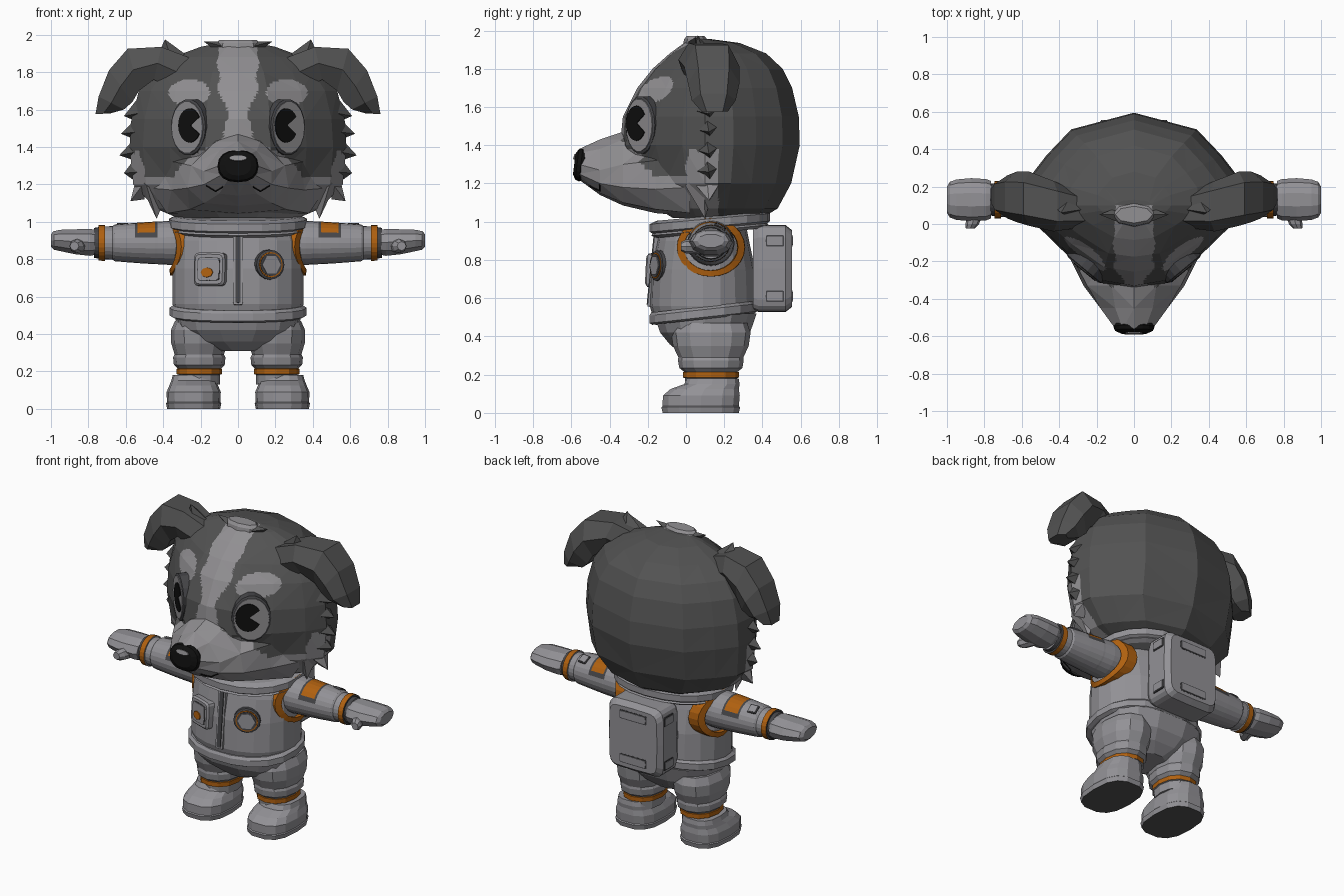
import bpy, bmesh, math
from mathutils import Vector as V

if "Cube" in bpy.data.objects:
    bpy.data.objects.remove(bpy.data.objects["Cube"])


def material(name, r, g, b):
    m = bpy.data.materials.new(name)
    m.diffuse_color = (r, g, b, 1)
    m.use_nodes = True
    m.node_tree.nodes["Principled BSDF"].inputs["Base Color"].default_value = m.diffuse_color
    return m


DARK = material("dark_fur", .085, .085, .085)
LIGHT = material("light_fur", .285, .278, .29)
SUIT = material("suit_grey", .29, .285, .305)
ORANGE = material("orange_trim", .43, .118, .005)
BLACK = material("black", .005, .005, .005)
SEAM = material("seam_grey", .06, .06, .065)


def finish(name, bm, mats, mirror=False, rule=None, cuts=0):
    """Turn a bmesh into an object; rule(centre, normal) picks the material slot."""
    bmesh.ops.recalc_face_normals(bm, faces=bm.faces[:])
    if cuts:
        bmesh.ops.triangulate(bm, faces=bm.faces[:])
        bmesh.ops.subdivide_edges(bm, edges=bm.edges[:], cuts=cuts, use_grid_fill=True)
    bm.normal_update()
    if rule:
        for f in bm.faces:
            f.material_index = rule(f.calc_center_median(), f.normal)
    me = bpy.data.meshes.new(name)
    bm.to_mesh(me)
    bm.free()
    ob = bpy.data.objects.new(name, me)
    bpy.context.collection.objects.link(ob)
    for m in mats if isinstance(mats, list) else [mats]:
        me.materials.append(m)
    if mirror:
        ob.modifiers.new("mirror", 'MIRROR').use_mirror_merge = False
    return ob


def loft(name, rings, mats, **kw):
    """Skin a list of equal rings and close both ends."""
    bm = bmesh.new()
    vs = [[bm.verts.new(p) for p in r] for r in rings]
    n = len(vs[0])
    for a, b in zip(vs, vs[1:]):
        for i in range(n):
            j = (i + 1) % n
            bm.faces.new((a[i], a[j], b[j], b[i]))
    bm.faces.new(vs[0])
    bm.faces.new(vs[-1])
    return finish(name, bm, mats, **kw)


def outline(ru, rv, n=14, p=2.0, notch=False):
    pts = []
    for i in range(n):
        t = math.tau * i / n
        c, s = math.cos(t), math.sin(t)
        k = .12 if notch and min(i, n - i) < 2 else 1
        pts.append((k * ru * math.copysign(abs(c) ** (2 / p), c),
                    k * rv * math.copysign(abs(s) ** (2 / p), s)))
    return pts


def zring(cx, cy, z, rx, ry, n=14, p=2.5, tilt=0):
    return [(cx + a, cy + b, z + tilt * b) for a, b in outline(rx, ry, n, p)]


def xring(x, cy, cz, ry, rz, n=12):
    return [(x, cy + a, cz + b) for a, b in outline(ry, rz, n)]


def badge(name, centre, normal, layers, mats, n=16, p=2.0, notch=False, **kw):
    """Stack of outlines (depth, half width, half height) facing along normal."""
    w = V(normal).normalized()
    u = V((0, 0, 1)).cross(w).normalized()
    v = w.cross(u)
    c = V(centre)
    return loft(name, [[c + u * a + v * b + w * d for a, b in outline(ru, rv, n, p, notch)]
                       for d, ru, rv in layers], mats, **kw)


def spike(name, a, b, tip, thick, mat, mirror=True):
    a, b, tip = V(a), V(b), V(tip)
    side = (b - a).cross(tip - a).normalized() * thick
    m = (a + b) / 2
    bm = bmesh.new()
    base = [bm.verts.new(p) for p in (a, m + side, b, m - side)]
    t = bm.verts.new(tip)
    bm.faces.new(base)
    for i in range(4):
        bm.faces.new((base[i], base[(i + 1) % 4], t))
    return finish(name, bm, mat, mirror=mirror)


# Fur markings: 0 dark, 1 light
def markings(c, n):
    x, y, z = abs(c.x), c.y, c.z
    jag = .008 * math.sin(38 * z) + .006 * math.sin(50 * y + 1)
    if y < .1 and z > 1.42 and x < min(.105, .055 + abs(z - 1.56) * .3) + jag * .6:
        return 1                                     # blaze
    if y < .02 and z > 1.62 and ((x - .26) / .11) ** 2 + ((z - 1.69) / .07) ** 2 < 1:
        return 1                                     # brows
    if y < -.12 and z < 1.46 - .72 * (x - .08) + jag and x < .34:
        return 1                                     # muzzle
    if y < .16 + jag and z < 1.24 + jag:
        return 1                                     # lower cheeks
    if jag < y < .17 and x > .35 and z < 1.37 + jag:
        return 1                                     # side whisker patch
    return 0


# Head: one plan outline scaled at each height
half = [(0, -.35), (.17, -.32), (.36, -.16), (.5, -.02), (.57, .1),
        (.55, .25), (.46, .37), (.33, .51), (0, .6)]
plan = half + [(-x, y) for x, y in half[-2:0:-1]]
levels = [(1.02, .32, -.07, .40), (1.07, .44, -.15, .48), (1.2, .56, -.26, .55),
          (1.4, .58, -.345, .595), (1.55, .57, -.33, .59), (1.7, .53, -.255, .555),
          (1.8, .46, -.175, .505), (1.88, .35, -.085, .42), (1.935, .2, -.01, .28),
          (1.955, .1, .01, .13)]
loft("head", [[(x * w / .57, .1 + (y - .1) * ((.1 - f) / .45 if y < .1 else (b - .1) / .5), z)
               for x, y in plan] for z, w, f, b in levels],
     [DARK, LIGHT], rule=markings, cuts=9)

# Snout: half sections (x, z) from ridge to chin
sections = [(.02, [(0, 1.45), (.15, 1.44), (.44, 1.33), (.47, 1.18), (.38, 1.045), (0, 1.03)]),
            (-.16, [(0, 1.47), (.14, 1.44), (.34, 1.32), (.355, 1.17), (.26, 1.065), (0, 1.045)]),
            (-.33, [(0, 1.47), (.12, 1.43), (.25, 1.3), (.27, 1.18), (.18, 1.1), (0, 1.085)]),
            (-.45, [(0, 1.43), (.1, 1.38), (.18, 1.27), (.18, 1.2), (.1, 1.15), (0, 1.14)]),
            (-.56, [(0, 1.38), (.06, 1.36), (.1, 1.3), (.09, 1.25), (.05, 1.23), (0, 1.22)])]
loft("snout", [[(x, y, z) for x, z in s + [(-x, z) for x, z in s[-2:0:-1]]] for y, s in sections],
     [DARK, LIGHT], rule=markings, cuts=8)

# Nose, highlight and mouth
badge("nose", (0, -.53, 1.295), (0, -1, .12),
      [(-.01, .095, .075), (.02, .11, .087), (.04, .102, .08), (.055, .07, .055)], BLACK, p=2.3)
badge("nose_highlight", (0, -.582, 1.34), (0, -1, .25), [(-.01, .048, .017), (.005, .046, .015)], LIGHT, n=10)
mouth = [V((.08, -.5, 1.187)), V((.12, -.45, 1.163)), V((.17, -.45, 1.194))]
loft("mouth", [[p + V((0, a, b)) for a, b in outline(.006, .006, 6)] for p in mouth], BLACK, mirror=True)

# Eyes: rim, eyeball plate and notched pupil
for s, side in ((1, "left"), (-1, "right")):
    n = V((.64 * s, -.77, 0))
    c = V((.265 * s, -.238, 1.505))
    badge(side + "_eye_rim", c, n, [(-.08, .121, .152), (.002, .12, .151), (.007, .111, .141)], SEAM, n=18)
    badge(side + "_eye", c, n, [(0, .11, .14), (.011, .107, .137)], LIGHT, n=18)
    badge(side + "_pupil", c + V((-.015 * s, -.0125, .01)), n,
          [(.005, .08, .093), (.016, .078, .091)], BLACK, n=24, notch=True)

# Ears: folded loft, sections are (top x, z), (bottom x, z), y range
ear = [((.24, 1.87), (.34, 1.70), -.02, .17), ((.41, 1.935), (.45, 1.76), -.04, .23),
       ((.59, 1.925), (.53, 1.70), -.01, .28), ((.69, 1.81), (.565, 1.64), .01, .28),
       ((.745, 1.67), (.61, 1.60), .03, .26), ((.762, 1.575), (.68, 1.58), .08, .22)]
rings = []
for (tx, tz), (bx, bz), y0, y1 in ear:
    w, mx, mz = y1 - y0, (tx + bx) / 2, (tz + bz) / 2
    rings.append([(tx, y0 + .2 * w, tz), (tx, y0 + .8 * w, tz), (mx, y1, mz),
                  (bx, y0 + .8 * w, bz), (bx, y0 + .2 * w, bz), (mx, y0, mz)])
loft("ear", rings, DARK, mirror=True)
spike("ear_tuft", (.26, .08, 1.88), (.44, .1, 1.87), (.39, .06, 1.975), .05, DARK)

# Crown tuft and cheek tufts
loft("crown_tuft", [zring(0, .05, z, a, b, 8, 2) for z, a, b in
                    ((1.9, .12, .07), (1.955, .115, .06), (1.972, .1, .045))], LIGHT)
spike("crown_tuft_side", (.02, .05, 1.965), (.1, .05, 1.90), (.185, .05, 1.965), .05, DARK)
tufts = [(1.68, 1.52, .61, 1.565, DARK), (1.58, 1.42, .625, 1.47, DARK),
         (1.48, 1.31, .635, 1.355, DARK), (1.38, 1.18, .61, 1.26, DARK),
         (1.33, 1.12, .575, 1.11, LIGHT)]
for i, (z0, z1, tx, tz, m) in enumerate(tufts):
    spike(f"cheek_tuft_{i + 1}", (.52, .1, z0), (.5, .13, z1), (tx, .12, tz), .085, m)
spike("jaw_tuft", (.55, .09, 1.26), (.38, .06, 1.15), (.435, .1, 1.015), .085, LIGHT)

# Torso, hips, belt and collar
loft("torso", [zring(0, .09, z, a, b, 20, 2.1) for z, a, b in
               ((.46, .33, .25), (.56, .35, .28), (.75, .35, .272), (.9, .345, .24), (1.0, .30, .22))], SUIT)
loft("hips", [zring(0, .1, z, a, b) for z, a, b in
              ((.31, .1, .13), (.36, .25, .19), (.42, .32, .24), (.52, .345, .275))], SUIT)
loft("belt", [zring(0, .09, z, a, b, 18, 2.3, tilt=.11) for z, a, b in
              ((.49, .345, .27), (.5, .367, .285), (.54, .367, .285), (.555, .345, .275))], SUIT)
loft("collar", [zring(0, .125, z, a, b, 20, 2.2, .09) for z, a, b in
                ((.94, .33, .28), (.955, .36, .307), (.965, .35, .3), (.975, .37, .315),
                 (1.015, .37, .315), (1.03, .33, .28))], SUIT)

# Chest details
badge("zip_flap", (0, -.178, .755), (0, -1, .1), [(-.05, .026, .2), (.004, .026, .2)], SUIT, p=20)
badge("zip", (0, -.178, .755), (0, -1, .1), [(0, .014, .19), (.009, .014, .19)], SEAM, p=20)
box_n = V((-.33, -.94, .05)).normalized()
box_c = V((-.145, -.152, .745))
badge("chest_box", box_c, box_n, [(-.04, .088, .09), (.025, .088, .09), (.036, .078, .08)], SUIT, p=7)
badge("chest_box_seam", box_c, box_n, [(.03, .064, .064), (.038, .064, .064)], SEAM, p=7)
badge("chest_box_panel", box_c, box_n, [(.03, .06, .06), (.041, .06, .06)], SUIT, p=7)
badge("chest_box_mark", box_c + V((-.008, 0, -.018)), box_n, [(.035, .036, .028), (.045, .034, .026)], ORANGE, n=8)
b_n, b_c = V((.42, -.91, .03)), V((.17, -.148, .77))
badge("round_badge_rim", b_c, b_n, [(-.03, .084, .082), (.008, .082, .08), (.012, .07, .068)], SEAM)
badge("round_badge_ring", b_c, b_n, [(0, .070, .069), (.015, .069, .068)], ORANGE)
badge("round_badge_inset", b_c, b_n, [(0, .063, .062), (.018, .062, .061)], SEAM)
badge("round_badge_face", b_c, b_n, [(0, .054, .054), (.022, .054, .054)], SUIT, n=6)


# Arms with shoulder patch and wrist band
def arm_colour(c, n):
    if .711 < c.x < .746:
        return 1
    if .746 < c.x < .768:
        return 2
    if .43 < c.x < .55 and c.z > .925 and abs(n.x) < .5:
        return 1 if .443 < c.x < .537 and c.z > .94 else 2
    return 0


arm = [(.26, .115), (.36, .118), (.43, .114), (.443, .114), (.537, .108), (.55, .107), (.66, .098),
       (.67, .09), (.71, .088), (.711, .096), (.746, .095), (.747, .084), (.77, .08)]
loft("arm", [xring(x, .13, .887, r * 1.05, r, 24) for x, r in arm],
     [SUIT, ORANGE, SEAM], rule=arm_colour, mirror=True)
for d, r, m, name in ((.004, .03, SEAM, "arm_pocket_seam"), (.007, .023, SUIT, "arm_pocket")):
    badge(name, (.62, .18, .976), (.05, .5, .87), [(-.02, r, r), (d, r, r)], m, p=12, mirror=True)
loft("glove", [xring(x, .13, z, a, b, 10) for x, z, a, b in
               ((.765, .89, .1, .07), (.79, .89, .11, .076), (.87, .893, .115, .07),
                (.95, .9, .108, .06), (.985, .9, .095, .052), (1.0, .9, .07, .036))], SUIT, mirror=True)
loft("thumb", [[(x + a, y, .87 + b) for a, b in outline(r, r, 8)] for x, y, r in
               ((.84, .08, .04), (.865, 0, .037), (.875, -.025, .024))], SUIT, mirror=True)

# Shoulder trim wrapped over the torso side
bm = bmesh.new()
loops = []
for i in range(24):
    t = math.tau * i / 24
    pts = []
    for r, dx in ((.138, -.03), (.142, .022), (.178, .018), (.18, -.05)):
        dy, dz = r * math.cos(t), r * math.sin(t) * .86
        pts.append(bm.verts.new((.345 + dx - 1.9 * dy * dy, .13 + dy, .866 + dz)))
    loops.append(pts)
for i in range(24):
    a, b = loops[i], loops[(i + 1) % 24]
    for k in range(4):
        bm.faces.new((a[k], a[(k + 1) % 4], b[(k + 1) % 4], b[k]))
finish("shoulder_trim", bm, ORANGE, mirror=True)

# Legs with orange ankle band, boots with dark soles
loft("leg", [zring(.207, .13, z, a, b, 12, 2.2) for z, a, b in
             ((.47, .13, .19), (.42, .152, .208), (.35, .15, .198), (.29, .132, .17), (.275, .14, .172),
              (.235, .136, .165), (.215, .116, .14), (.213, .121, .146), (.185, .121, .146),
              (.182, .112, .136), (.13, .11, .13))],
     [SUIT, ORANGE], rule=lambda c, n: int(.184 < c.z < .2145), mirror=True)
loft("boot", [zring(.237, cy, z, a, b, 14, 2.7) for z, cy, a, b in
              ((0, .077, .142, .203), (.03, .077, .148, .21), (.035, .077, .143, .203), (.09, .08, .145, .205),
               (.125, .098, .13, .182), (.15, .135, .12, .148), (.18, .14, .112, .138))],
     [SUIT, DARK], rule=lambda c, n: int(n.z < -.9 and c.z < .01), mirror=True)

# Backpack with slots and back panels
badge("backpack", (0, .35, .755), (0, 1, 0),
      [(0, .185, .215), (.03, .2, .228), (.17, .2, .228), (.205, .175, .2)], SUIT, n=20, p=7)
for z, name in ((.9, "upper"), (.61, "lower")):
    for d, r, m, part in ((.003, 0, SEAM, "_slot"), (.006, .007, SUIT, "_plate")):
        badge(name + "_side" + part, (.198, .465, z), (1, 0, 0),
              [(-.01, .048 - r, .03 - r), (d, .048 - r, .03 - r)], m, p=12, mirror=True)
        badge(name + "_back" + part, (0, .553, z), (0, 1, 0),
              [(-.01, .1 - r, .03 - r), (d, .1 - r, .03 - r)], m, p=12)
